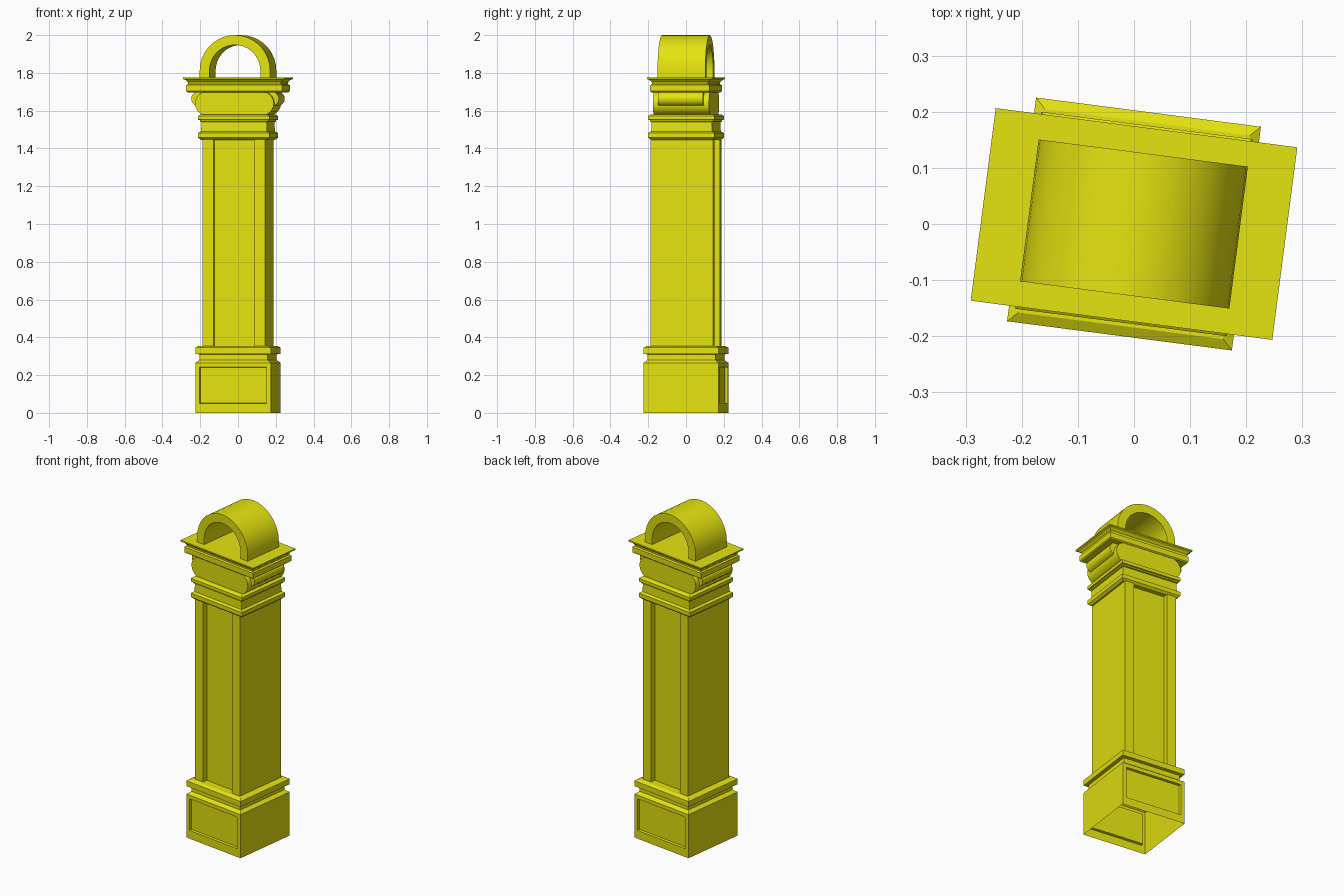
import bpy, bmesh, math

if "Cube" in bpy.data.objects:
    bpy.data.objects.remove(bpy.data.objects["Cube"])

TURN = math.radians(-7.4)          # the whole pillar is turned slightly about z
yellow = bpy.data.materials.new("yellow")
yellow.diffuse_color = (0.78, 0.77, 0.005, 1)
yellow.use_nodes = True
yellow.node_tree.nodes["Principled BSDF"].inputs["Base Color"].default_value = yellow.diffuse_color


def finish(name, bm, smooth=False):
    bmesh.ops.recalc_face_normals(bm, faces=bm.faces[:])
    me = bpy.data.meshes.new(name)
    bm.to_mesh(me)
    bm.free()
    ob = bpy.data.objects.new(name, me)
    bpy.context.collection.objects.link(ob)
    me.materials.append(yellow)
    ob.rotation_euler.z = TURN
    if smooth:
        bpy.ops.object.select_all(action='DESELECT')
        bpy.context.view_layer.objects.active = ob
        ob.select_set(True)
        bpy.ops.object.shade_smooth_by_angle(angle=math.radians(35))
    return ob


def stack(hx, hy, profile, bottom=True):
    """Rectangular rings; profile = (inset from half size, z)."""
    bm = bmesh.new()
    rings = []
    for d, z in profile:
        x, y = hx - d, hy - d
        rings.append([bm.verts.new(p) for p in
                      ((-x, -y, z), (x, -y, z), (x, y, z), (-x, y, z))])
    for a, b in zip(rings, rings[1:]):
        for i in range(4):
            j = (i + 1) % 4
            bm.faces.new((a[i], a[j], b[j], b[i]))
    if bottom:
        bm.faces.new(rings[0][::-1])
    bm.faces.new(rings[-1])
    return bm


def prism(pts, place, a, b):
    """Closed outline extruded from a to b; place maps (u, v, w) to xyz."""
    bm = bmesh.new()
    lo = [bm.verts.new(place(u, v, a)) for u, v in pts]
    hi = [bm.verts.new(place(u, v, b)) for u, v in pts]
    n = len(pts)
    for i in range(n):
        j = (i + 1) % n
        bm.faces.new((lo[i], lo[j], hi[j], hi[i]))
    bm.faces.new(lo[::-1])
    bm.faces.new(hi)
    return bm


def upright(u, v, w):
    return (u, v, w)


def across(u, v, w):
    return (u, w, v)


def arc(cx, cz, rx, rz, a0, a1, n):
    return [(cx + rx * math.cos(math.radians(a0 + (a1 - a0) * i / n)),
             cz + rz * math.sin(math.radians(a0 + (a1 - a0) * i / n))) for i in range(n + 1)]


# plinth, open underneath, with sunken panels on front and back
bm = stack(0.202, 0.201, [(0, 0), (0, 0.265), (0.02, 0.28)], bottom=False)
bm.normal_update()
panels = [f for f in bm.faces if abs(f.normal.y) > 0.99]
bmesh.ops.inset_individual(bm, faces=panels, thickness=0.033, depth=0)
for f in panels:
    for v in f.verts:
        if v.co.z < 0.1:
            v.co.z = 0.05
bmesh.ops.inset_individual(bm, faces=panels, thickness=0.002, depth=0)
for f in panels:
    for v in f.verts:
        v.co.y -= math.copysign(0.016, v.co.y)
finish("plinth", bm)

# moulding between plinth and shaft
finish("base_moulding", stack(0.202, 0.201, [
    (0.02, 0.275), (0.02, 0.31), (0, 0.312), (0, 0.345), (0.018, 0.355)]))

# shaft with a full-height sunken strip on front and back
s, p, d = 0.167, 0.108, 0.03
half = [(-s, -s), (-p, -s), (-p, d - s), (p, d - s), (p, -s), (s, -s)]
finish("shaft", prism(half + [(-x, -y) for x, y in half], upright, 0.34, 1.46))

# necking: two bands with a plain block between
finish("neck_band", stack(0.19, 0.177, [
    (0.014, 1.445), (0, 1.457), (0, 1.482), (0.014, 1.49), (0.016, 1.54),
    (0.008, 1.542), (0.008, 1.55), (0, 1.552), (0, 1.572), (0.012, 1.58)]))

# scroll capital: deep cushion, and a wider, shallower roll on top of it
right = arc(0.15, 1.638, 0.06, 0.062, -90, 90, 12)
finish("capital_cushion", prism(right + [(-x, z) for x, z in right[::-1]],
                                across, -0.15, 0.15), True)
right = arc(0.197, 1.663, 0.037, 0.038, -90, 90, 10)
finish("capital_roll", prism(right + [(-x, z) for x, z in right[::-1]],
                             across, -0.12, 0.12), True)

# flared top slab
finish("top_slab", stack(0.271, 0.173, [
    (0.022, 1.697), (0.015, 1.703), (0.015, 1.735), (0.024, 1.74),
    (0.022, 1.752), (0.012, 1.762), (0, 1.768), (0, 1.776)]))

# arched crown: outer outline, then the inner one back
outer = [(0.188, 1.77)] + arc(0, 1.812, 0.188, 0.188, 0, 180, 18) + [(-0.188, 1.77)]
inner = [(0.136, 1.77)] + arc(0, 1.812, 0.136, 0.136, 0, 180, 18) + [(-0.136, 1.77)]
bm = bmesh.new()
ends = [[[bm.verts.new((x, y, z)) for x, z in c] for c in (outer, inner)]
        for y in (-0.1275, 0.1275)]
(fo, fi), (bo, bi) = ends
for a, b in ((fo, fi), (fo, bo), (fi, bi), (bo, bi)):
    for i in range(len(a) - 1):
        bm.faces.new((a[i], a[i + 1], b[i + 1], b[i]))
finish("arched_crown", bm, True)
